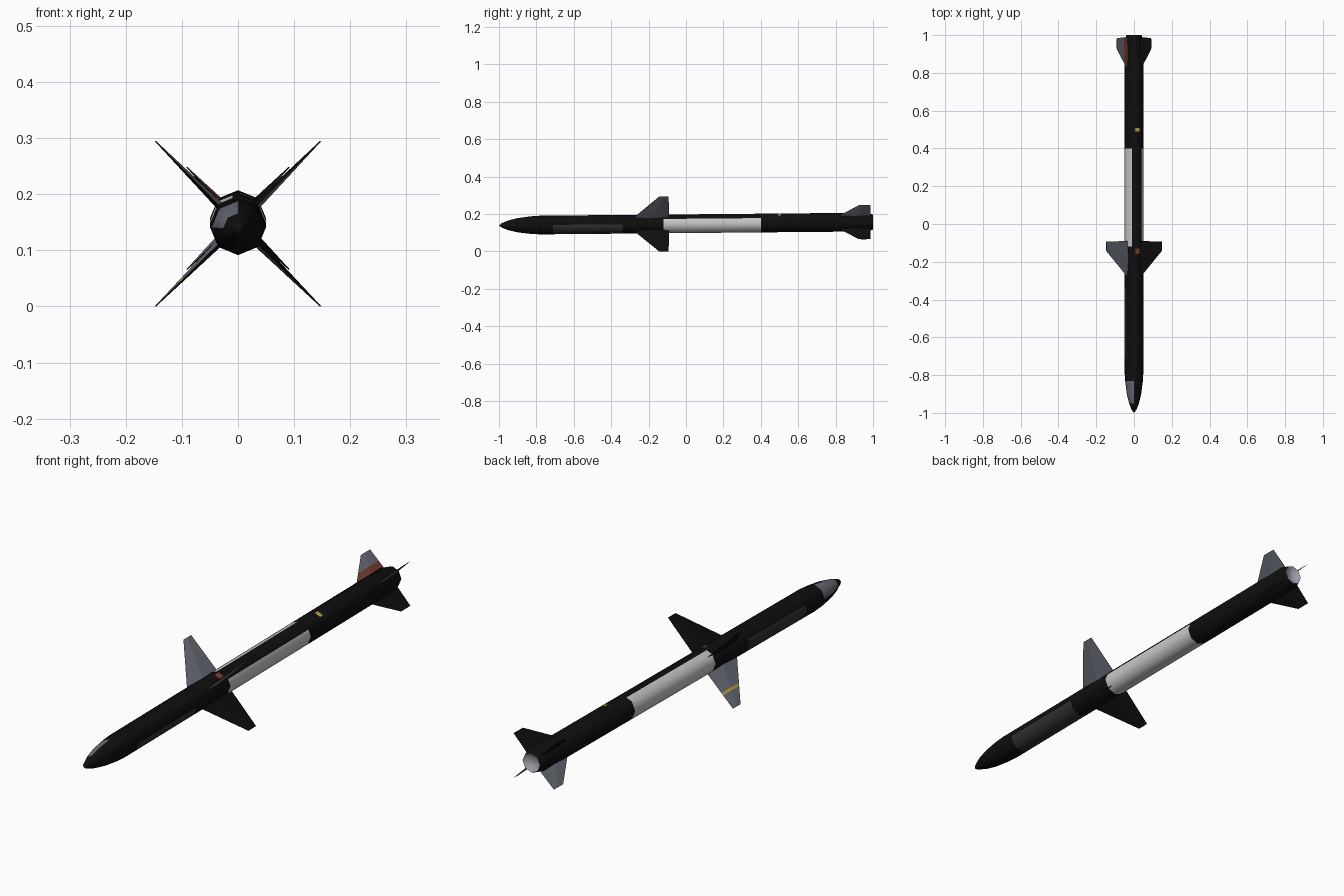
import bpy, bmesh, math

if "Cube" in bpy.data.objects:
    bpy.data.objects.remove(bpy.data.objects["Cube"])


def mat(name, r, g, b):
    m = bpy.data.materials.new(name)
    m.diffuse_color = (r, g, b, 1)
    m.use_nodes = True
    m.node_tree.nodes["Principled BSDF"].inputs["Base Color"].default_value = m.diffuse_color
    return m


BLACK, WHITE, SLATE, DARK, RUST, YELLOW, NOZZLE = range(7)
MATS = [mat("body black", .0045, .0045, .0045), mat("band white", .58, .58, .58),
        mat("slate grey", .14, .15, .185), mat("dark grey", .03, .03, .03),
        mat("rust red", .19, .05, .03), mat("yellow", .5, .38, .05),
        mat("nozzle grey", .36, .37, .43)]


def axis_z(y):
    # the body axis rises slightly towards the tail
    return 0.1485 + 0.009 * y


def finish(bm, name):
    bmesh.ops.recalc_face_normals(bm, faces=bm.faces[:])
    me = bpy.data.meshes.new(name)
    bm.to_mesh(me)
    bm.free()
    for m in MATS:
        me.materials.append(m)
    ob = bpy.data.objects.new(name, me)
    bpy.context.collection.objects.link(ob)
    return ob


# Cross-section: octagon with extra points where the paint changes
oct8 = [(math.cos(k * math.pi / 4), math.sin(k * math.pi / 4)) for k in range(8)]
splits = {0: 0.75, 2: 0.28, 3: 0.5}
section = []
for k, p in enumerate(oct8):
    section.append(p)
    if k in splits:
        q, t = oct8[(k + 1) % 8], splits[k]
        section.append((p[0] + (q[0] - p[0]) * t, p[1] + (q[1] - p[1]) * t))
N = len(section)

# Body: nose, tube, tapered tail and shallow nozzle (y, radius)
stations = [(-.985, .012), (-.95, .026), (-.90, .038), (-.83, .047), (-.78, .05),
            (-.71, .05), (-.34, .05), (-.12, .05), (.40, .05), (.97, .05),
            (1.0, .040), (.985, .02)]


def paint(y, k):
    if -.95 < y < -.83 and k in (3, 4, 5, 6):
        return SLATE
    if -.71 < y < -.34 and k >= 6:
        return DARK
    if -.12 < y < .40 and k not in (1, 2, 3):
        return WHITE
    return BLACK


bm = bmesh.new()
rings = [[bm.verts.new((r * x, y, axis_z(y) + r * z)) for x, z in section]
         for y, r in stations]
for i in range(len(rings) - 1):
    ym = (stations[i][0] + stations[i + 1][0]) / 2
    for k in range(N):
        j = (k + 1) % N
        f = bm.faces.new((rings[i][k], rings[i][j], rings[i + 1][j], rings[i + 1][k]))
        f.material_index = NOZZLE if i == len(rings) - 2 else paint(ym, k)
tip = bm.verts.new((0, -1, axis_z(-1)))
for k in range(N):
    bm.faces.new((tip, rings[0][k], rings[0][(k + 1) % N]))
bm.faces.new(rings[-1]).material_index = NOZZLE
body = finish(bm, "body")
bpy.context.view_layer.objects.active = body
body.select_set(True)
bpy.ops.object.shade_smooth_by_angle(angle=math.radians(50))
body.select_set(False)


def fin(name, deg, root, end, cuts=(), band=None, colour=SLATE):
    """root/end: (radius, leading y, trailing y, half thickness)"""
    a = math.radians(deg)
    d, n = (math.cos(a), math.sin(a)), (-math.sin(a), math.cos(a))
    bm = bmesh.new()
    rows = []
    for r in (root[0], *cuts, end[0]):
        t = (r - root[0]) / (end[0] - root[0])
        _, lead, trail, th = [p + (q - p) * t for p, q in zip(root, end)]
        mid = (lead + trail) / 2
        rows.append([bm.verts.new((d[0] * r + n[0] * s, y, axis_z(y) + d[1] * r + n[1] * s))
                     for y, s in ((lead, 0), (mid, -th), (trail, 0), (mid, th))])
    for i in range(len(rows) - 1):
        for k in range(4):
            j = (k + 1) % 4
            f = bm.faces.new((rows[i][k], rows[i][j], rows[i + 1][j], rows[i + 1][k]))
            # clockwise side is grey, the other side black
            f.material_index = (colour if i == band else SLATE) if k < 2 else BLACK
    bm.faces.new(rows[0])
    bm.faces.new(rows[-1])
    finish(bm, name)


# Four wings and four tail fins in an X
for deg, side in ((45, "upper_right"), (135, "upper_left"),
                  (225, "lower_left"), (315, "lower_right")):
    wing, tail = {}, {}
    if side == "lower_left":
        wing = dict(cuts=(.136, .147), band=1, colour=YELLOW)
    if side == "upper_left":
        tail = dict(cuts=(.076,), band=0, colour=RUST)
    fin("wing_" + side, deg, (.044, -.285, -.09, .007), (.208, -.143, -.093, .001), **wing)
    fin("tail_fin_" + side, deg, (.044, .81, .988, .005), (.129, .925, .985, .001), **tail)


# Small painted marks on the upper right facet
def mark(name, y, w, l, colour):
    a = math.radians(67.5)
    d, n = (math.cos(a), math.sin(a)), (math.sin(a), -math.cos(a))
    bm = bmesh.new()
    bmesh.ops.create_cube(bm, size=1)
    for v in bm.verts:
        s, yy, h = v.co.x * w - .002, y + v.co.y * l, .0462 + v.co.z * .002
        v.co = (d[0] * h + n[0] * s, yy, axis_z(yy) + d[1] * h + n[1] * s)
    for f in bm.faces:
        f.material_index = colour
    finish(bm, name)


mark("rust_mark", -.145, .026, .028, RUST)
mark("yellow_mark", .5, .026, .018, YELLOW)
